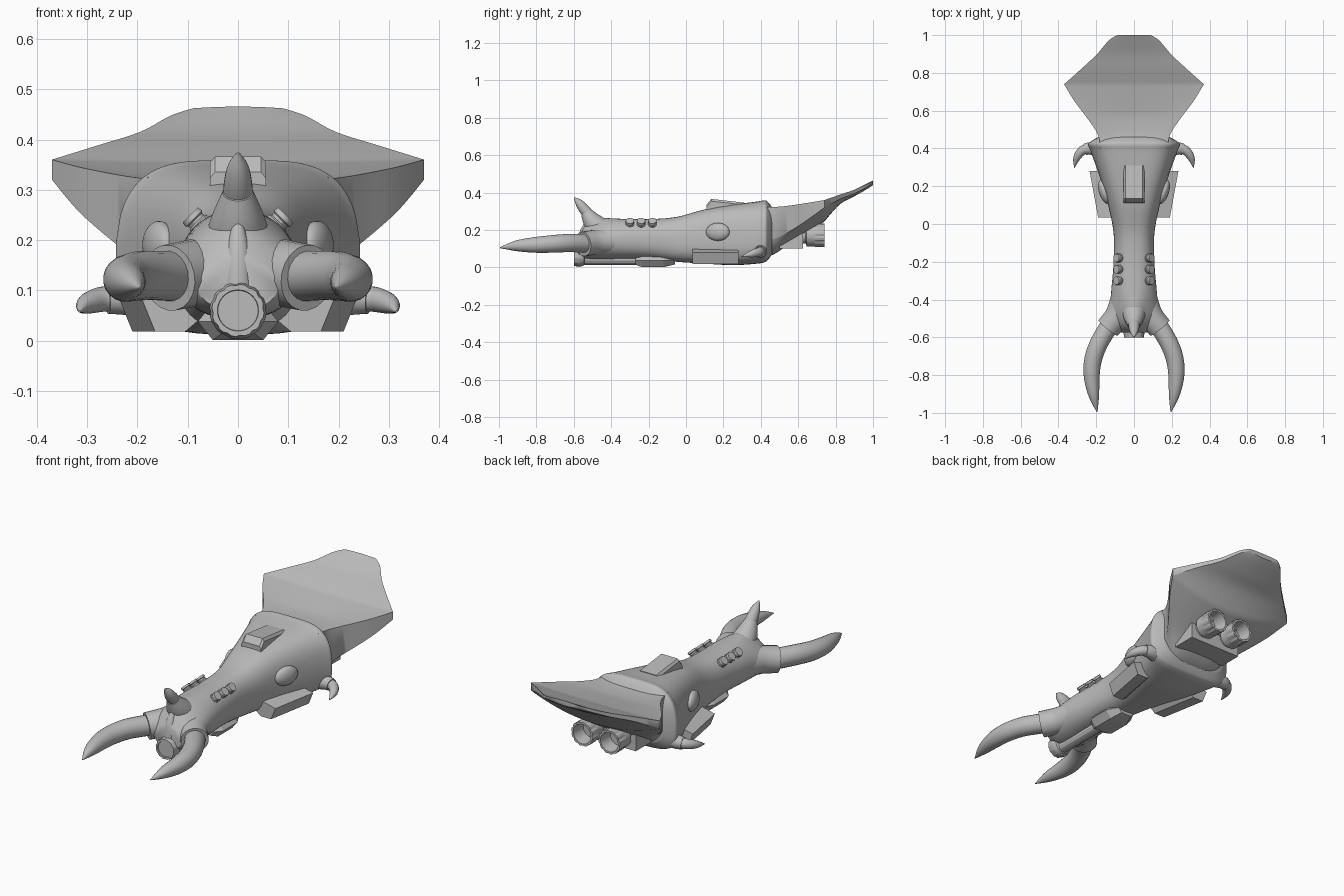
import bpy, bmesh, math
from mathutils import Vector, Matrix

old = bpy.data.objects.get("Cube")
if old:
    bpy.data.objects.remove(old, do_unlink=True)

grey = bpy.data.materials.new("hull_grey")
grey.use_nodes = True
grey.diffuse_color = (0.5, 0.5, 0.5, 1)
grey.node_tree.nodes["Principled BSDF"].inputs["Base Color"].default_value = (0.5, 0.5, 0.5, 1)


def finish(bm, name, mirror=False, angle=40):
    bmesh.ops.recalc_face_normals(bm, faces=bm.faces)
    mesh = bpy.data.meshes.new(name)
    bm.to_mesh(mesh)
    bm.free()
    mesh.materials.append(grey)
    obj = bpy.data.objects.new(name, mesh)
    bpy.context.collection.objects.link(obj)
    bpy.ops.object.select_all(action='DESELECT')
    obj.select_set(True)
    bpy.context.view_layer.objects.active = obj
    bpy.ops.object.shade_smooth_by_angle(angle=math.radians(angle))
    if mirror:
        mod = obj.modifiers.new("mirror", 'MIRROR')
        mod.use_mirror_merge = False
    return obj


def loft(name, rings, mirror=False, angle=40):
    """Skin a list of equal closed rings and cap both ends."""
    bm = bmesh.new()
    loops = [[bm.verts.new(p) for p in ring] for ring in rings]
    n = len(loops[0])
    for a, b in zip(loops, loops[1:]):
        for i in range(n):
            j = (i + 1) % n
            bm.faces.new((a[i], a[j], b[j], b[i]))
    bm.faces.new(loops[0])
    bm.faces.new(loops[-1])
    return finish(bm, name, mirror, angle)


def smooth(rows, steps=5):
    """Catmull-Rom interpolation through rows of numbers."""
    rows = [Vector(r) for r in rows]
    out = []
    for i in range(len(rows) - 1):
        a, b = rows[i], rows[i + 1]
        ta = (b - rows[max(i - 1, 0)]) / 2
        tb = (rows[min(i + 2, len(rows) - 1)] - a) / 2
        for s in range(steps):
            t = s / steps
            h = t * t * (3 - 2 * t)
            out.append(a * (1 - h) + b * h + ta * t * (1 - t) ** 2 - tb * t * t * (1 - t))
    return out + [rows[-1]]


def circle(center, axis, radius, sides, notch=0):
    q = Vector(axis).to_track_quat('Z', 'Y')
    ring = []
    for i in range(sides):
        a = math.tau * (i + 0.5) / sides
        r = radius * (1 - notch * (i % 3 == 0))
        ring.append(Vector(center) + q @ Vector((r * math.cos(a), r * math.sin(a), 0)))
    return ring


def tube(name, rows, mirror=False, sides=20):
    """Tapered round tube; rows are x, y, z, radius."""
    pts = smooth(rows)
    rings = []
    for i, p in enumerate(pts):
        d = pts[min(i + 1, len(pts) - 1)].xyz - pts[max(i - 1, 0)].xyz
        rings.append(circle(p.xyz, d, p.w, sides))
    return loft(name, rings, mirror)


def lathe(name, origin, axis, profile, sides=12, mirror=False):
    """Turned part; profile rows are distance, radius, notch depth."""
    axis = Vector(axis).normalized()
    rings = [circle(Vector(origin) + axis * d, axis, r, sides, k) for d, r, k in profile]
    return loft(name, rings, mirror, 30)


def block(name, sections, mirror=False):
    """Straight-sided block; each section is y plus x, z corners."""
    return loft(name, [[(x, y, z) for x, z in pts] for y, pts in sections], mirror, 20)


def spow(v, e):
    return math.copysign(abs(v) ** e, v)


# Main hull: y, half width, top, bottom, squareness, top taper
hull_rows = [
    (-.575, .08, .165, .06, 2.2, .4), (-.53, .115, .235, .045, 2.1, .65),
    (-.46, .128, .262, .042, 2.2, .55), (-.35, .12, .26, .045, 2.4, .2),
    (-.2, .108, .258, .045, 2.5, .1), (-.05, .108, .27, .03, 2.7, .1),
    (.1, .137, .31, .02, 3.1, .1), (.25, .182, .335, .012, 3.6, .13),
    (.38, .228, .352, .02, 4, .17), (.42, .243, .359, .028, 4, .17),
    (.438, .228, .35, .04, 4, .16), (.46, .19, .322, .07, 4, .1)]
rings = []
for y, w, top, bottom, n, taper in (tuple(r) for r in smooth(hull_rows)):
    ring = []
    for i in range(56):
        a = math.tau * i / 56
        u, v = spow(math.cos(a), 2 / n), spow(math.sin(a), 2 / n)
        x = w * u * (1 - taper * max(v, 0) ** 1.5)
        ring.append((x, y, (top + bottom) / 2 + v * (top - bottom) / 2))
    rings.append(ring)
loft("hull", rings, angle=60)

# Flared tail: y, half width, top, bottom, edge thickness, underside squareness
tail_rows = [
    (.4, .18, .325, .05, .18, 4), (.47, .19, .323, .07, .17, 4),
    (.55, .24, .33, .125, .14, 3), (.65, .315, .345, .19, .09, 2.5),
    (.74, .37, .36, .245, .04, 2), (.82, .28, .388, .335, .025, 2),
    (.9, .195, .415, .38, .02, 2), (.97, .135, .447, .42, .016, 2), (1, .09, .462, .44, .012, 2)]
rings = []
for y, w, top, bottom, edge, n in (tuple(r) for r in smooth(tail_rows[:5]) + smooth(tail_rows[4:])[1:]):
    dish = 0.035 * (.9 - y) * min(1, max(0, y - .45) * 8)
    us = [math.cos(math.pi * i / 28) for i in range(29)]
    under = [(w * u, y, top - edge - (top - edge - bottom) * (1 - abs(u) ** n)) for u in us]
    over = [(w * u, y, top - dish * (1 - u * u)) for u in reversed(us)]
    rings.append(under + over)
loft("tail_fan", rings, angle=50)

# Front claws with their sockets
tube("claw_sockets", [(.05, -.38, .14, .07), (.085, -.48, .135, .067), (.137, -.55, .125, .066)], True)
tube("claws", [(.125, -.53, .128, .05), (.185, -.63, .13, .049), (.217, -.72, .125, .047),
               (.224, -.81, .12, .042), (.212, -.91, .115, .028), (.195, -.995, .105, .002)], True)

# Crest horn and its collar, front rib
tube("horn_collar", [(0, -.45, .19, .07), (0, -.5, .245, .052), (0, -.535, .295, .031)])
tube("crest_horn", [(0, -.5, .26, .029), (0, -.54, .305, .029), (0, -.572, .345, .021), (0, -.598, .373, .003)])
tube("front_rib", [(0, -.555, .1, .03), (0, -.55, .17, .026), (0, -.535, .235, .01)])

# Side spikes with collars
tube("spike_collars", [(.19, .395, .085, .038), (.23, .4, .085, .034), (.26, .395, .083, .03)], True)
tube("side_spikes", [(.23, .4, .085, .026), (.272, .39, .082, .025),
                     (.303, .35, .072, .019), (.315, .298, .058, .002)], True, 16)

# Chin gun: muzzle, barrel and breech
lathe("gun_muzzle", (0, -.54, .06), (0, -1, 0),
      [(0, .035, 0), (.005, .05, 0), (.025, .056, 0), (.03, .057, .05), (.06, .052, .05), (.06, .041, 0), (.055, .04, 0)], 36)
lathe("gun_barrel", (0, -.55, .045), (0, 1, 0), [(0, .032, 0), (.31, .032, 0)], 12)


def hexagon(s):
    return [(x * s, .038 + z * s) for x, z in
            ((-.08, 0), (-.05, -.037), (.05, -.037), (.08, 0), (.05, .037), (-.05, .037))]


block("gun_breech", [(-.27, hexagon(.65)), (-.235, hexagon(1)), (-.12, hexagon(1)), (-.06, hexagon(.6))])

# Rear engine block and twin nozzles
plate = [(-.15, .1), (.15, .1), (.15, .2), (-.15, .2)]
block("engine_block", [(.5, plate), (.625, plate)])
lathe("engine_nozzles", (.078, .61, .172), (0, 1, 0),
      [(0, .045, 0), (.03, .045, 0), (.035, .06, 0), (.075, .06, 0), (.08, .062, .07),
       (.13, .062, .07), (.13, .05, 0), (.06, .042, 0)], 36, True)

# Manoeuvring studs on the shoulders
for i in range(3):
    y = -.3 + .06 * i
    lathe("studs_%d" % (i + 1), (.058, y, .213), (1, 0, 1),
          [(0, .024, 0), (.03, .024, 0), (.033, .02, 0), (.039, .02, 0), (.042, .024, 0), (.052, .022, 0)], 12, True)


# Slanted pods low on the flanks
def pod(dx):
    return [(.235 + dx, .08), (.21 + dx, .018), (.15 + dx, .018), (.1 + dx, .06), (.13 + dx, .105)]


block("flank_pods", [(.035, pod(-.045)), (.28, pod(0))], True)


# Dorsal wedge with chamfered sides
def slab(top):
    return [(-.056, .29), (.056, .29), (.056, top - .012), (.046, top), (-.046, top), (-.056, top - .012)]


block("dorsal_wedge", [(.11, slab(.335)), (.135, slab(.366)), (.31, slab(.346))])

# Bulging oval ports on the flanks
bm = bmesh.new()
shape = Matrix.Translation((.157, .17, .19)) @ Matrix.Rotation(math.radians(-18), 4, 'Z') @ Matrix.Diagonal((.028, .066, .048, 1))
bmesh.ops.create_uvsphere(bm, u_segments=24, v_segments=14, radius=1, matrix=shape)
finish(bm, "oval_ports", True)
